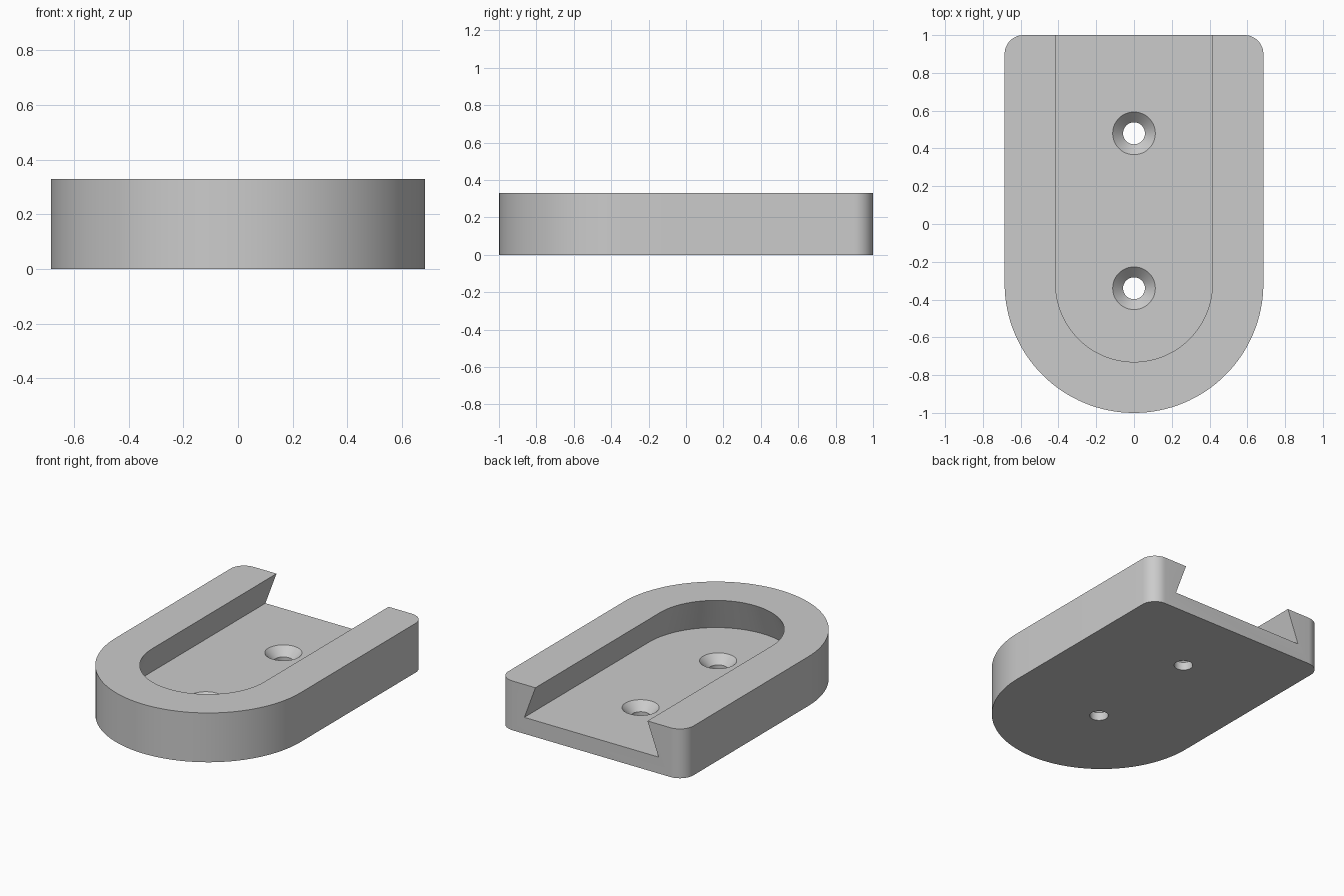
import bpy
import bmesh
from math import pi, sin, cos

HEIGHT, FLOOR = 0.33, 0.11
ARC_Y = -0.315
SLOPE = 0.082 / (HEIGHT - FLOOR)      # dovetail undercut per unit of height

if "Cube" in bpy.data.objects:
    bpy.data.objects.remove(bpy.data.objects["Cube"])

grey = bpy.data.materials.new("light grey")
grey.use_nodes = True
colour = (0.6, 0.6, 0.6, 1)
grey.diffuse_color = colour
grey.node_tree.nodes["Principled BSDF"].inputs["Base Color"].default_value = colour


def arc(cx, cy, r, start, end, steps):
    angles = [start + (end - start) * i / steps for i in range(steps + 1)]
    return [(cx + r * cos(a), cy + r * sin(a)) for a in angles]


def loft(name, levels):
    """Solid through matching outlines, given as (z, points) from the bottom up."""
    bm = bmesh.new()
    rings = [[bm.verts.new((x, y, z)) for x, y in pts] for z, pts in levels]
    for low, high in zip(rings, rings[1:]):
        n = len(low)
        for i in range(n):
            j = (i + 1) % n
            bm.faces.new((low[i], low[j], high[j], high[i]))
    bm.faces.new(rings[0][::-1])
    bm.faces.new(rings[-1])
    bmesh.ops.recalc_face_normals(bm, faces=bm.faces)
    mesh = bpy.data.meshes.new(name)
    bm.to_mesh(mesh)
    bm.free()
    mesh.materials.append(grey)
    obj = bpy.data.objects.new(name, mesh)
    bpy.context.collection.objects.link(obj)
    return obj


def cut(target, cutter):
    mod = target.modifiers.new("cut", 'BOOLEAN')
    mod.operation = 'DIFFERENCE'
    mod.solver = 'EXACT'
    mod.object = cutter
    bpy.context.view_layer.objects.active = target
    bpy.ops.object.modifier_apply(modifier=mod.name)
    bpy.data.objects.remove(cutter)


# Plate: round front end, small rounded corners at the back
half, corner = 0.685, 0.1
outline = (arc(0, ARC_Y, half, pi, 2 * pi, 64)
           + arc(half - corner, 1 - corner, corner, 0, pi / 2, 12)
           + arc(corner - half, 1 - corner, corner, pi / 2, pi, 12))
plate = loft("dovetail_plate", [(0, outline), (HEIGHT, outline)])


# Undercut slot, open at the back
def slot_outline(r):
    return arc(0, ARC_Y, r, pi, 2 * pi, 64) + [(r, 1.2), (-r, 1.2)]


top = HEIGHT + 0.02
wide = 0.497
cut(plate, loft("slot_cutter", [
    (FLOOR, slot_outline(wide)),
    (top, slot_outline(wide - SLOPE * (top - FLOOR)))]))

# Countersunk screw holes
for y in (0.48, -0.34):
    profile = [(-0.05, 0.058), (FLOOR - 0.055, 0.058),
               (FLOOR, 0.113), (FLOOR + 0.02, 0.133)]
    cut(plate, loft("hole_cutter", [
        (z, arc(0, y, r, 0, 2 * pi, 48)[:-1]) for z, r in profile]))

# Smooth curves with crisp edges
bpy.ops.object.select_all(action='DESELECT')
plate.select_set(True)
bpy.context.view_layer.objects.active = plate
bpy.ops.object.shade_smooth_by_angle(angle=pi / 9)
